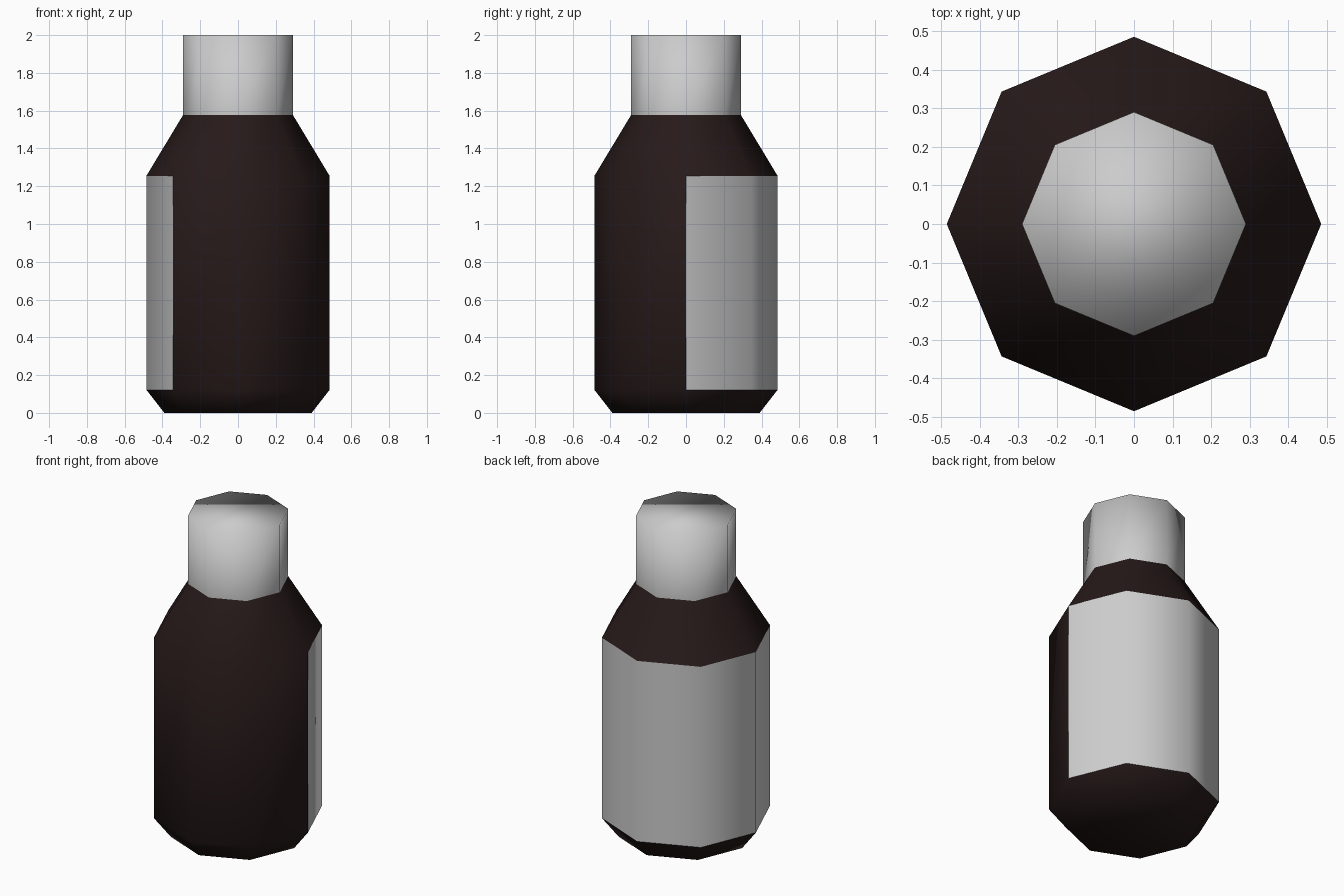
import bpy, bmesh, math

if "Cube" in bpy.data.objects:
    bpy.data.objects.remove(bpy.data.objects["Cube"])

SIDES = 8
LABEL_SIDES = range(5)   # wall faces covered by the label, from +x anticlockwise


def material(name, colour):
    mat = bpy.data.materials.new(name)
    mat.diffuse_color = colour
    mat.use_nodes = True
    mat.node_tree.nodes["Principled BSDF"].inputs["Base Color"].default_value = mat.diffuse_color
    return mat


def lathe(name, profile, keep=lambda band, side: True, bottom=False, top=False, mat=None):
    """Eight-sided turned shell from (radius, z) points; keep() picks wall faces."""
    bm = bmesh.new()
    rings = []
    for r, z in profile:
        angles = [2 * math.pi * i / SIDES for i in range(SIDES)]
        rings.append([bm.verts.new((r * math.cos(a), r * math.sin(a), z)) for a in angles])
    for band, (lo, hi) in enumerate(zip(rings, rings[1:])):
        for i in range(SIDES):
            j = (i + 1) % SIDES
            if keep(band, i):
                bm.faces.new((lo[i], lo[j], hi[j], hi[i]))
    if bottom:
        bm.faces.new(rings[0][::-1])
    if top:
        bm.faces.new(rings[-1])
    loose = [v for v in bm.verts if not v.link_faces]
    bmesh.ops.delete(bm, geom=loose, context='VERTS')
    for f in bm.faces:
        f.smooth = True
    mesh = bpy.data.meshes.new(name)
    bm.to_mesh(mesh)
    bm.free()
    if mat:
        mesh.materials.append(mat)
    obj = bpy.data.objects.new(name, mesh)
    bpy.context.collection.objects.link(obj)
    return obj


# Dark glass body, left open where the label sits
glass = material("dark_glass", (0.02, 0.01, 0.01, 1))
lathe("bottle_body", [(0.39, 0), (0.485, 0.122), (0.485, 1.255), (0.29, 1.578)],
      keep=lambda band, side: band != 1 or side not in LABEL_SIDES,
      bottom=True, mat=glass)

# Label wrapped around the back of the wall
lathe("label", [(0.485, 0.122), (0.485, 1.255)],
      keep=lambda band, side: side in LABEL_SIDES)

# Cap
lathe("cap", [(0.29, 1.578), (0.29, 2.0)], top=True)
